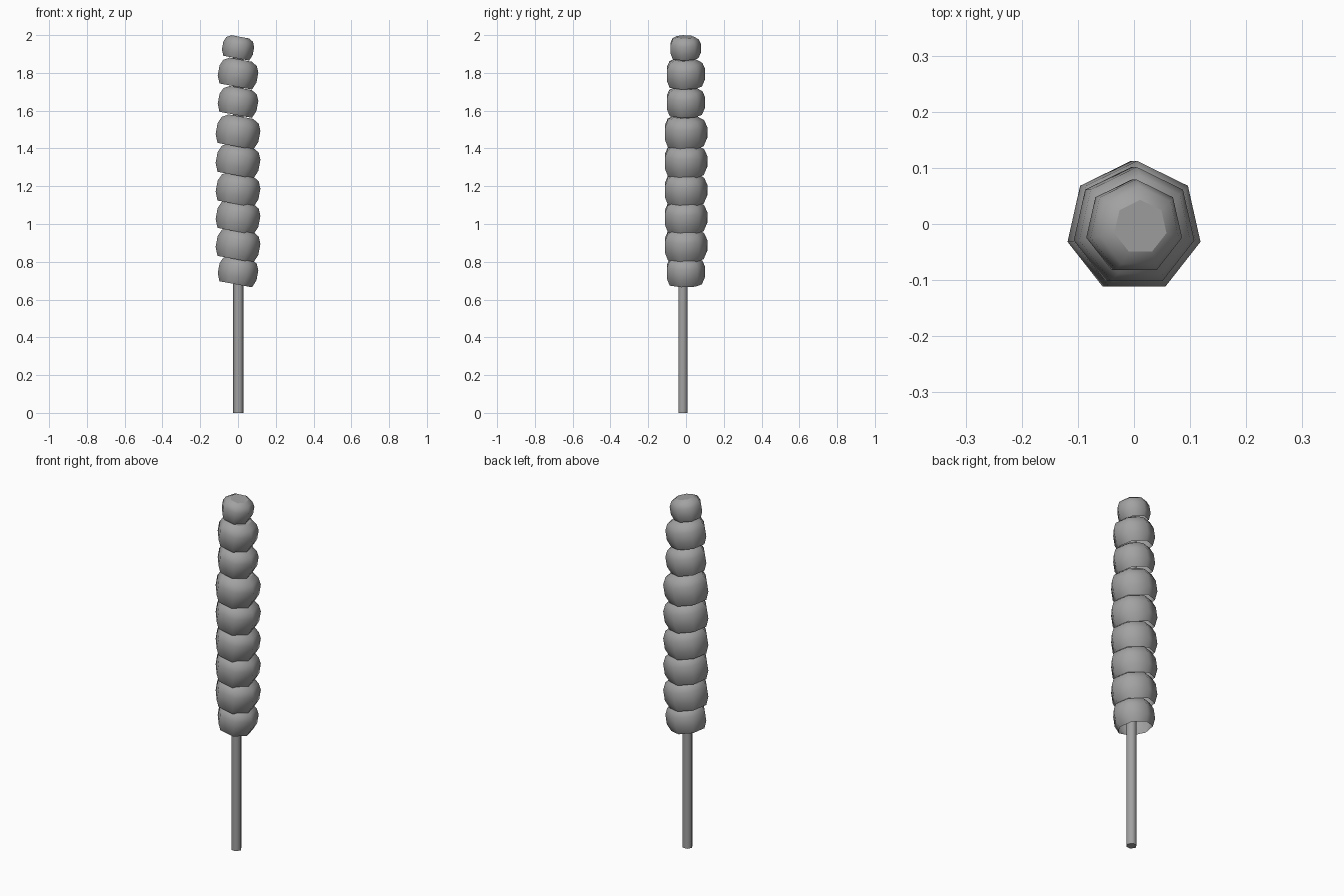
import bpy, bmesh
from math import sin, cos, pi, radians

if "Cube" in bpy.data.objects:
    bpy.data.objects.remove(bpy.data.objects["Cube"])

# Bead profile (radius, height) in units of the bead radius
PROFILE = [(0.84, 0.0), (1.0, 0.38), (1.0, 0.88), (0.86, 1.19), (0.57, 1.35)]
MID = 0.675
SIDES = 7

dark_grey = bpy.data.materials.new("dark_grey")
dark_grey.diffuse_color = (0.36, 0.36, 0.36, 1)
dark_grey.use_nodes = True
dark_grey.node_tree.nodes["Principled BSDF"].inputs["Base Color"].default_value = dark_grey.diffuse_color


def lathe(name, rings, sides, start, closed_bottom):
    """Smooth-sided solid with flat, sharp-edged end caps."""
    bm = bmesh.new()
    loops = [[bm.verts.new((r * cos(start + 2 * pi * i / sides),
                            r * sin(start + 2 * pi * i / sides), z))
              for i in range(sides)] for r, z in rings]
    for a, b in zip(loops, loops[1:]):
        for i in range(sides):
            j = (i + 1) % sides
            bm.faces.new((a[i], a[j], b[j], b[i])).smooth = True
    caps = [bm.faces.new(loops[-1])]
    if closed_bottom:
        caps.append(bm.faces.new(loops[0][::-1]))
    for cap in caps:
        for edge in cap.edges:
            edge.smooth = False
    mesh = bpy.data.meshes.new(name)
    bm.to_mesh(mesh)
    bm.free()
    mesh.materials.append(dark_grey)
    ob = bpy.data.objects.new(name, mesh)
    bpy.context.collection.objects.link(ob)
    return ob


# Stick: thin six-sided rod ending inside the lowest bead
stick = lathe("stick", [(0.0275, 0.0), (0.0275, 1.9)], 6, 0, True)
stick.location = (0.002, -0.017, 0)

# Beads: tilted seven-sided lumps, open below, (radius, centre height) from the top down
BEADS = [(0.085, 1.9345), (0.107, 1.799), (0.107, 1.649), (0.118, 1.49), (0.118, 1.337),
         (0.118, 1.185), (0.118, 1.04), (0.118, 0.892), (0.107, 0.752)]
for n, (r, z) in enumerate(BEADS, 1):
    rings = [(p * r, (h - MID) * r) for p, h in PROFILE]
    bead = lathe(f"bead_{n}", rings, SIDES, pi / 2, False)
    bead.location = (0.001, -0.0055, z)
    bead.rotation_euler = (0, radians(10.5), 0)
